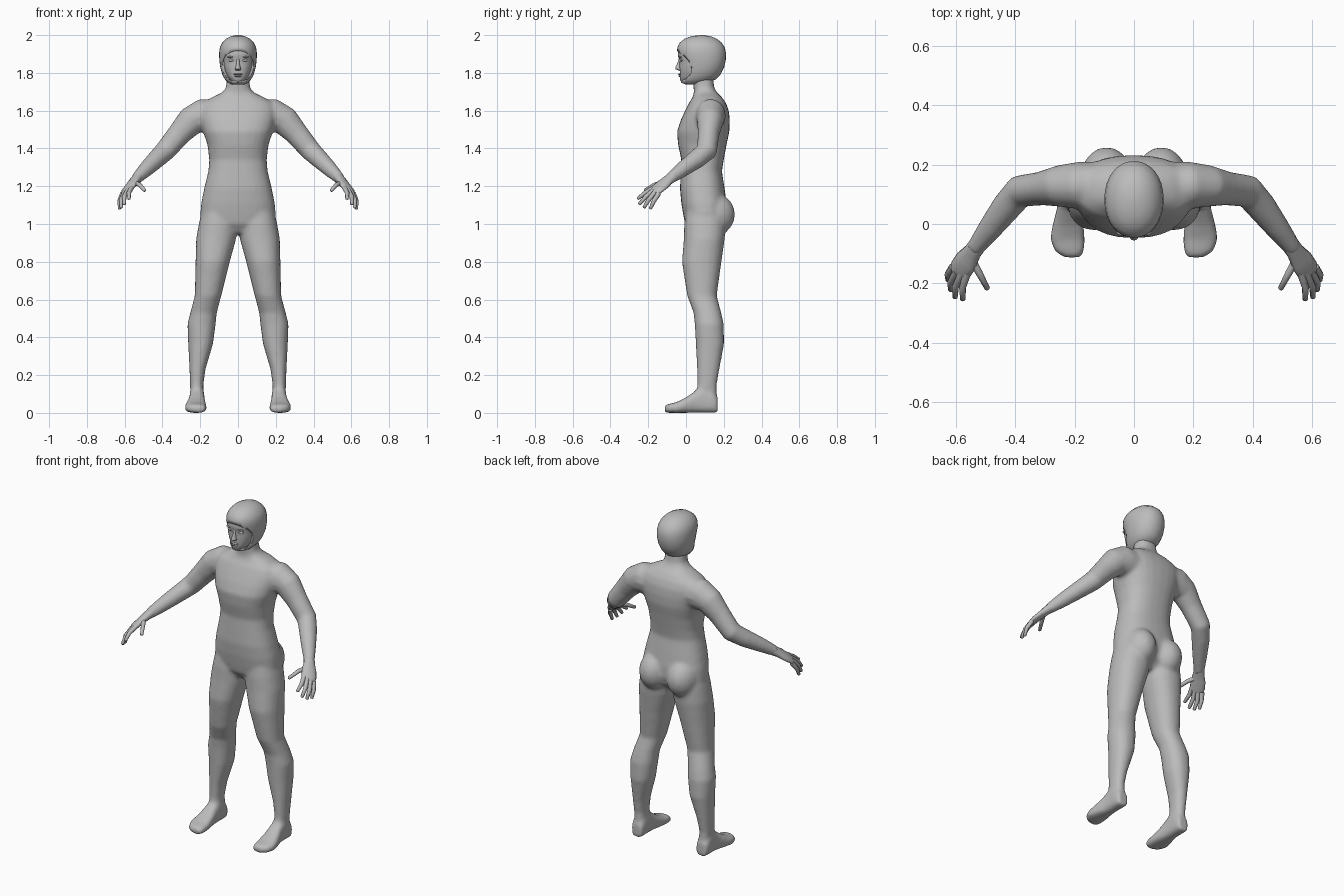
import bpy, bmesh, math
from mathutils import Vector

grey = bpy.data.materials.new("suit grey")
grey.diffuse_color = (0.5, 0.5, 0.5, 1)


def ring(c, u, v, n=20, p=2.2):
    """Superellipse ring round c with half axes u and v."""
    pts = []
    for i in range(n):
        a = 2 * math.pi * i / n
        ca, sa = math.cos(a), math.sin(a)
        pts.append(Vector(c) + Vector(u) * math.copysign(abs(ca) ** (2 / p), ca)
                   + Vector(v) * math.copysign(abs(sa) ** (2 / p), sa))
    return pts


def skin(bm, rings, mirror=False):
    """Closed tube over the rings, optionally with its mirror copy."""
    for s in ((1, -1) if mirror else (1,)):
        rows = [[bm.verts.new((p.x * s, p.y, p.z)) for p in r] for r in rings]
        n = len(rows[0])
        fs = [bm.faces.new((a[i], a[(i + 1) % n], b[(i + 1) % n], b[i]))
              for a, b in zip(rows, rows[1:]) for i in range(n)]
        fs += [bm.faces.new(rows[0]), bm.faces.new(rows[-1])]
        bmesh.ops.recalc_face_normals(bm, faces=fs)


def stack(bm, rows, mirror=False, p=2.2, n=20):
    """Horizontal sections: z, front y, back y, inner x, outer x."""
    skin(bm, [ring(((i + o) / 2, (f + b) / 2, z), ((o - i) / 2, 0, 0),
                   (0, (b - f) / 2, 0), n, p) for z, f, b, i, o in rows], mirror)


def limb(bm, rows, mirror=True, n=14, side=None):
    """Tube along a path: x, y, z, half width, half thickness."""
    pts = [Vector(r[:3]) for r in rows]
    rings = []
    for k, r in enumerate(rows):
        t = (pts[min(k + 1, len(pts) - 1)] - pts[max(k - 1, 0)]).normalized()
        u = (Vector(side) if side else Vector((0, 1, 0)))
        u = (u - t * u.dot(t)).normalized()
        rings.append(ring(pts[k], u * r[3], t.cross(u) * r[4], n, 2))
    skin(bm, rings, mirror)


def ball(bm, c, r, mirror=False, seg=20):
    """Ellipsoid."""
    for s in ((1, -1) if mirror else (1,)):
        vs = bmesh.ops.create_uvsphere(bm, u_segments=seg, v_segments=seg // 2, radius=1)["verts"]
        for v in vs:
            v.co = Vector((s * c[0] + v.co.x * r[0], c[1] + v.co.y * r[1], c[2] + v.co.z * r[2]))


def finish(bm, name, angle=60):
    me = bpy.data.meshes.new(name)
    bm.to_mesh(me)
    bm.free()
    ob = bpy.data.objects.new(name, me)
    bpy.context.collection.objects.link(ob)
    me.materials.append(grey)
    bpy.ops.object.select_all(action="DESELECT")
    ob.select_set(True)
    bpy.context.view_layer.objects.active = ob
    bpy.ops.object.shade_smooth_by_angle(angle=math.radians(angle))
    return ob


# Body: torso, neck, buttocks, arms and legs fused into one smooth skin
bm = bmesh.new()
torso = [(0.95, 0.03, 0.15, 0.06), (1.0, -0.005, 0.2, 0.17), (1.05, -0.015, 0.215, 0.2),
         (1.11, -0.025, 0.215, 0.195), (1.185, -0.032, 0.205, 0.18), (1.28, -0.028, 0.19, 0.157),
         (1.34, -0.025, 0.2, 0.152), (1.42, -0.042, 0.215, 0.162), (1.49, -0.048, 0.23, 0.185),
         (1.55, -0.028, 0.232, 0.2), (1.6, -0.005, 0.227, 0.205), (1.64, 0.015, 0.212, 0.19),
         (1.67, 0.035, 0.192, 0.14), (1.695, 0.042, 0.165, 0.085), (1.72, 0.04, 0.15, 0.064),
         (1.8, 0.035, 0.14, 0.058)]
stack(bm, [(z, f, b, -x, x) for z, f, b, x in torso], p=2.4, n=28)
ball(bm, (0.092, 0.145, 1.05), (0.092, 0.115, 0.115), True)
stack(bm, [(0.02, 0.05, 0.168, 0.182, 0.25), (0.07, 0.045, 0.165, 0.181, 0.25),
           (0.15, 0.06, 0.163, 0.183, 0.254), (0.23, 0.058, 0.177, 0.172, 0.257),
           (0.365, 0.052, 0.202, 0.132, 0.264), (0.47, 0.046, 0.2, 0.118, 0.268),
           (0.53, 0.04, 0.187, 0.112, 0.253), (0.62, 0.006, 0.163, 0.088, 0.229),
           (0.8, -0.022, 0.188, 0.043, 0.225), (0.92, -0.012, 0.205, 0.01, 0.222),
           (1.0, -0.01, 0.21, 0.004, 0.208), (1.08, 0.0, 0.2, 0.01, 0.19)], True)
limb(bm, [(0.1, 0.13, 1.57, 0.08, 0.085), (0.19, 0.13, 1.573, 0.08, 0.092),
          (0.25, 0.128, 1.545, 0.071, 0.078), (0.31, 0.12, 1.478, 0.058, 0.064),
          (0.385, 0.11, 1.388, 0.056, 0.056), (0.43, 0.058, 1.345, 0.052, 0.05),
          (0.485, -0.015, 1.292, 0.042, 0.042), (0.54, -0.087, 1.238, 0.03, 0.03)])
# Feet
foot = [(0.168, 0.217, 0.033, 0.07), (0.14, 0.217, 0.04, 0.11), (0.09, 0.217, 0.04, 0.13),
        (0.05, 0.218, 0.042, 0.105), (0.0, 0.222, 0.052, 0.07), (-0.05, 0.224, 0.06, 0.045),
        (-0.09, 0.218, 0.052, 0.036), (-0.113, 0.208, 0.03, 0.028)]
skin(bm, [ring((x, y, h / 2 + 0.006), (w, 0, 0), (0, 0, h / 2 + 0.006), 20, 2.8)
          for y, x, w, h in foot], True)
body = finish(bm, "body", 180)
rem = body.modifiers.new("fuse", "REMESH")
rem.mode = "VOXEL"
rem.voxel_size = 0.011
rem.use_smooth_shade = True
sm = body.modifiers.new("soften", "SMOOTH")
sm.factor = 0.5
sm.iterations = 6

# Hands: palm, four fingers and thumb
bm = bmesh.new()
across = (0.75, 0.25, -0.45)
limb(bm, [(0.52, -0.06, 1.258, 0.03, 0.03), (0.545, -0.095, 1.232, 0.032, 0.024),
          (0.565, -0.125, 1.207, 0.042, 0.019), (0.585, -0.155, 1.182, 0.042, 0.017),
          (0.592, -0.17, 1.168, 0.034, 0.012)], side=across)
fingers = [((0.562, -0.165, 1.195), (0.578, -0.215, 1.165), (0.577, -0.255, 1.135)),
           ((0.58, -0.165, 1.184), (0.602, -0.212, 1.146), (0.603, -0.247, 1.105)),
           ((0.597, -0.16, 1.173), (0.618, -0.196, 1.13), (0.618, -0.222, 1.088)),
           ((0.61, -0.145, 1.162), (0.627, -0.17, 1.122), (0.627, -0.188, 1.082)),
           ((0.55, -0.115, 1.22), (0.522, -0.165, 1.208), (0.494, -0.218, 1.178))]
for a, b, c in fingers:
    tip = tuple(Vector(c) + (Vector(c) - Vector(b)).normalized() * 0.004)
    limb(bm, [(*a, 0.014, 0.014), (*b, 0.012, 0.012), (*c, 0.009, 0.009),
              (*tip, 0.004, 0.004)], n=8, side=across)
finish(bm, "hands")

# Face with nose, brow, eyes, lips and chin
bm = bmesh.new()
face = [(1.748, -0.02, 0.08, 0.022), (1.76, -0.032, 0.1, 0.04), (1.785, -0.033, 0.11, 0.058),
        (1.81, -0.033, 0.11, 0.068), (1.84, -0.036, 0.11, 0.074), (1.866, -0.033, 0.11, 0.077),
        (1.885, -0.042, 0.11, 0.078), (1.91, -0.042, 0.11, 0.078), (1.94, -0.03, 0.1, 0.07)]
stack(bm, [(z, f, b, -x, x) for z, f, b, x in face], n=28)
stack(bm, [(1.813, -0.04, -0.01, -0.013, 0.013), (1.82, -0.056, -0.01, -0.017, 0.017),
           (1.83, -0.056, -0.01, -0.013, 0.013), (1.85, -0.046, -0.01, -0.009, 0.009),
           (1.882, -0.036, -0.01, -0.008, 0.008)], n=12)
ball(bm, (0.034, -0.021, 1.867), (0.019, 0.012, 0.008), True, 12)
ball(bm, (0.034, -0.03, 1.884), (0.024, 0.01, 0.005), True, 12)
ball(bm, (0, -0.031, 1.793), (0.024, 0.011, 0.005), False, 12)
ball(bm, (0, -0.029, 1.783), (0.02, 0.011, 0.005), False, 12)
finish(bm, "face")

# Hood with an oval face opening and chin strap
bm = bmesh.new()
hood = [(1.738, 0.0, 0.06, 0.03), (1.748, -0.025, 0.11, 0.052), (1.765, -0.03, 0.157, 0.069),
        (1.79, -0.026, 0.182, 0.083), (1.83, -0.026, 0.202, 0.094), (1.87, -0.034, 0.211, 0.099),
        (1.905, -0.047, 0.212, 0.1), (1.935, -0.046, 0.205, 0.096), (1.96, -0.034, 0.189, 0.084),
        (1.982, -0.005, 0.161, 0.062), (1.994, 0.03, 0.13, 0.038), (2.0, 0.07, 0.095, 0.012)]
stack(bm, [(z, f, b, -x, x) for z, f, b, x in hood], n=32, p=2.1)
hood_ob = finish(bm, "hood", 50)

bm = bmesh.new()
skin(bm, [ring((0, y, 1.836), (0.081, 0, 0), (0, 0, 0.08), 32, 2.3) for y in (-0.2, 0.03)])
cutter = finish(bm, "face_opening_cutter")
cutter.hide_render = True
cutter.hide_viewport = True
cut = hood_ob.modifiers.new("face opening", "BOOLEAN")
cut.operation = "DIFFERENCE"
cut.solver = "EXACT"
cut.object = cutter
